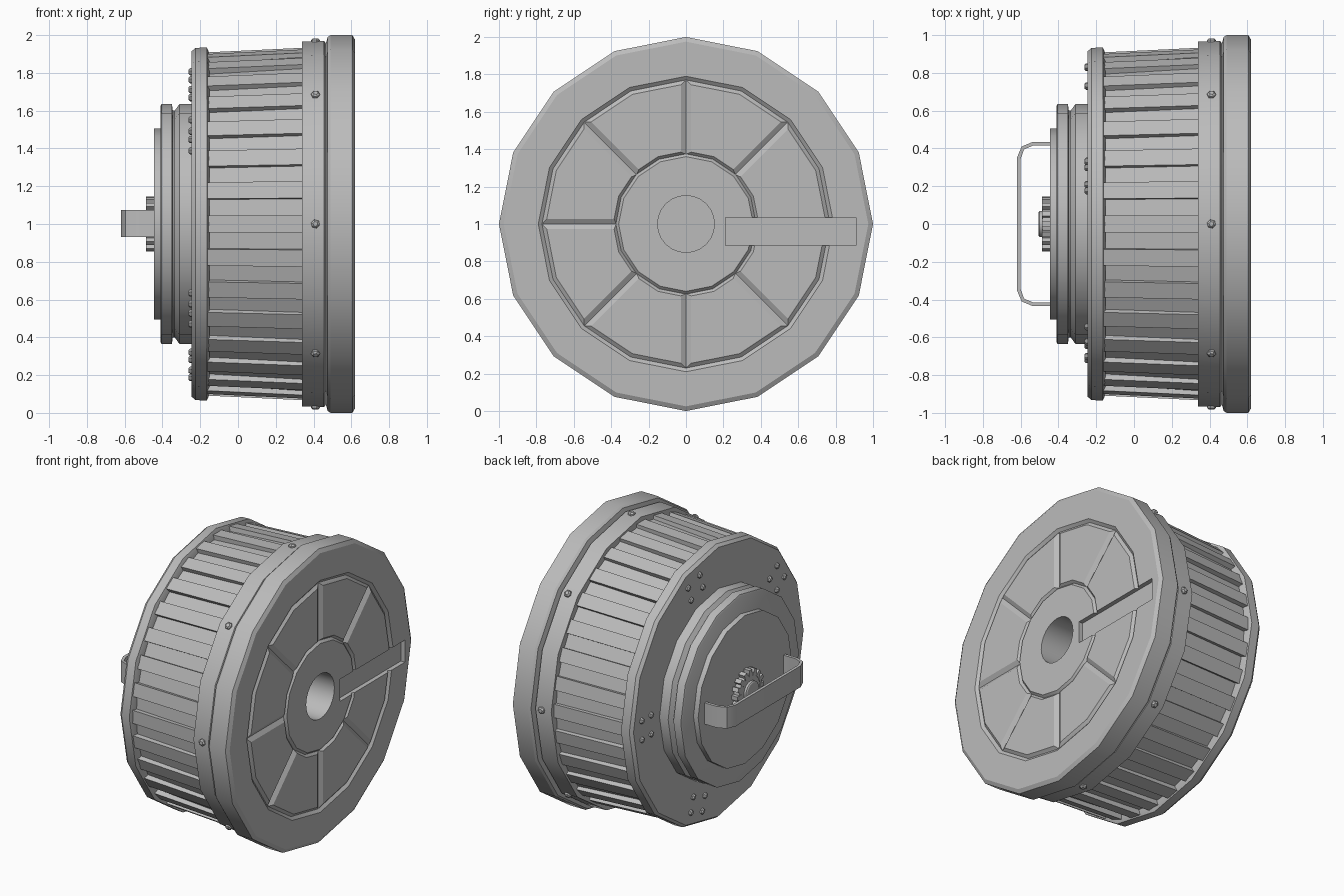
import bpy, bmesh
from math import sin, cos, pi, radians
from mathutils import Vector

if "Cube" in bpy.data.objects:
    bpy.data.objects.remove(bpy.data.objects["Cube"])

grey = bpy.data.materials.new("plain_grey")
grey.use_nodes = True
GREY = (0.5, 0.5, 0.5, 1)
grey.diffuse_color = GREY
grey.node_tree.nodes["Principled BSDF"].inputs["Base Color"].default_value = GREY
SIDES = 16


def polar(x, r, a):
    """Point around the x axis; the angle starts at the top and turns to +y."""
    return Vector((x, r * sin(a), 1 + r * cos(a)))


def ring(x, r, n=SIDES):
    return [polar(x, r, 2 * pi * k / n) for k in range(n)]


def loft(bm, rings):
    """Skin matching loops of points and cap both ends."""
    loops = [[bm.verts.new(p) for p in pts] for pts in rings]
    n = len(loops[0])
    for a, b in zip(loops, loops[1:]):
        for k in range(n):
            bm.faces.new((a[k], a[(k + 1) % n], b[(k + 1) % n], b[k]))
    bm.faces.new(loops[0])
    bm.faces.new(loops[-1])


def finish(name, bm, smooth=True):
    bmesh.ops.recalc_face_normals(bm, faces=bm.faces)
    mesh = bpy.data.meshes.new(name)
    bm.to_mesh(mesh)
    bm.free()
    mesh.materials.append(grey)
    if smooth:
        mesh.shade_smooth()
        mesh.set_sharp_from_angle(angle=radians(30))
    obj = bpy.data.objects.new(name, mesh)
    bpy.context.collection.objects.link(obj)
    return obj


def turned(name, profile, n=SIDES):
    bm = bmesh.new()
    loft(bm, [ring(x, r, n) for x, r in profile])
    return finish(name, bm)


def stud(bm, centre, axis, r, h, n):
    """Small domed bolt head standing along axis."""
    side = axis.orthogonal().normalized()
    up = axis.cross(side)
    loft(bm, [[centre + axis * d + (side * cos(2 * pi * k / n) + up * sin(2 * pi * k / n)) * w
               for k in range(n)]
              for d, w in ((-0.01, r), (h * 0.5, r), (h, r * 0.55))])


# Base flange, with two ring grooves in its flat face
base = turned("base_flange", [
    (0.34, 0.965), (0.455, 0.97), (0.465, 0.955), (0.475, 0.99), (0.49, 1.0), (0.605, 1.0),
    (0.62, 0.975), (0.62, 0.79), (0.604, 0.77), (0.62, 0.75),
    (0.62, 0.39), (0.604, 0.375), (0.62, 0.36), (0.62, 0.25)])

# Cutter: spoke grooves, centre well and side slot
bm = bmesh.new()
for k in range(8):
    if k == 2:
        continue
    a = k * pi / 4
    across = Vector((0, cos(a), -sin(a)))
    loft(bm, [[polar(0.602, r, a), polar(0.638, r, a) + across * 0.056,
               polar(0.638, r, a) - across * 0.056] for r in (0.375, 0.765)])
loft(bm, [ring(0.36, 0.152, 24), ring(0.7, 0.152, 24)])
loft(bm, [[Vector((x, y, z)) for y, z in ((0.21, 0.885), (0.91, 0.885), (0.91, 1.035), (0.21, 1.035))]
          for x in (0.59, 0.7)])
cutter = finish("groove_cutter", bm, False)
cutter.hide_render = True
cut = base.modifiers.new("grooves", "BOOLEAN")
cut.operation = "DIFFERENCE"
cut.solver = "EXACT"
cut.object = cutter
graph = bpy.context.evaluated_depsgraph_get()
base.data = bpy.data.meshes.new_from_object(base.evaluated_get(graph))
base.modifiers.clear()
bpy.data.objects.remove(cutter)
base.data.set_sharp_from_angle(angle=radians(30))

# Ribbed drum wall
RIBS = 32
half = radians(2.8)


def ribbed(x, low, high):
    pts = []
    for k in range(RIBS):
        a = 2 * pi * k / RIBS
        nxt = a + 2 * pi / RIBS
        pts += [polar(x, high, a - half), polar(x, high, a + half),
                polar(x, low, a + half), polar(x, low, nxt - half)]
    return pts


bm = bmesh.new()
loft(bm, [ribbed(-0.2, 0.875, 0.908), ribbed(0.345, 0.91, 0.934)])
finish("ribbed_drum", bm, False)

# Stepped top: rim, pressure plate and cap
turned("top_rim", [(-0.15, 0.9), (-0.165, 0.935), (-0.225, 0.932), (-0.245, 0.915)])
turned("pressure_plate", [(-0.23, 0.635), (-0.31, 0.635), (-0.335, 0.6), (-0.345, 0.6),
                          (-0.35, 0.635), (-0.405, 0.635), (-0.41, 0.625)])
turned("top_cap", [(-0.4, 0.505), (-0.445, 0.505)])

# Bolts around the base band
bm = bmesh.new()
for k in range(8):
    a = k * pi / 4
    axis = Vector((0, sin(a), cos(a)))
    stud(bm, polar(0.41, 0.965, a), axis, 0.024, 0.018, 6)
finish("band_bolts", bm, False)

# Five groups of four bolts on the rim face
bm = bmesh.new()
for k in range(5):
    a = radians(19 + 72 * k)
    out = Vector((0, sin(a), cos(a)))
    along = Vector((0, cos(a), -sin(a)))
    for i in (-1, 1):
        for j in (-1, 1):
            centre = polar(-0.245, 0.78, a) + out * 0.05 * i + along * 0.065 * j
            stud(bm, centre, Vector((-1, 0, 0)), 0.02, 0.018, 6)
finish("rim_bolts", bm, False)

# Toothed dial and its knob
bm = bmesh.new()
TEETH = 16
for k in range(TEETH):
    a = 2 * pi * k / TEETH
    across = Vector((0, cos(a), -sin(a))) * 0.014
    loft(bm, [[polar(x, 0.1, a) - across, polar(x, 0.145, a) - across,
               polar(x, 0.145, a) + across, polar(x, 0.1, a) + across] for x in (-0.44, -0.488)])
finish("dial_teeth", bm, False)
turned("dial_disc", [(-0.44, 0.122), (-0.485, 0.122)], 24)
turned("dial_knob", [(-0.48, 0.07), (-0.5, 0.07), (-0.505, 0.062)])

# Strap handle, mirrored about y = 0
outer = [(-0.44, 0.435), (-0.535, 0.435), (-0.595, 0.41), (-0.62, 0.35)]
inner = [(-0.44, 0.415), (-0.535, 0.415), (-0.582, 0.395), (-0.6, 0.345)]


def mirrored(path):
    return path + [(x, -y) for x, y in reversed(path)]


bm = bmesh.new()
loft(bm, [[Vector((ox, oy, 0.93)), Vector((ox, oy, 1.075)), Vector((ix, iy, 1.075)), Vector((ix, iy, 0.93))]
          for (ox, oy), (ix, iy) in zip(mirrored(outer), mirrored(inner))])
finish("carry_handle", bm)
